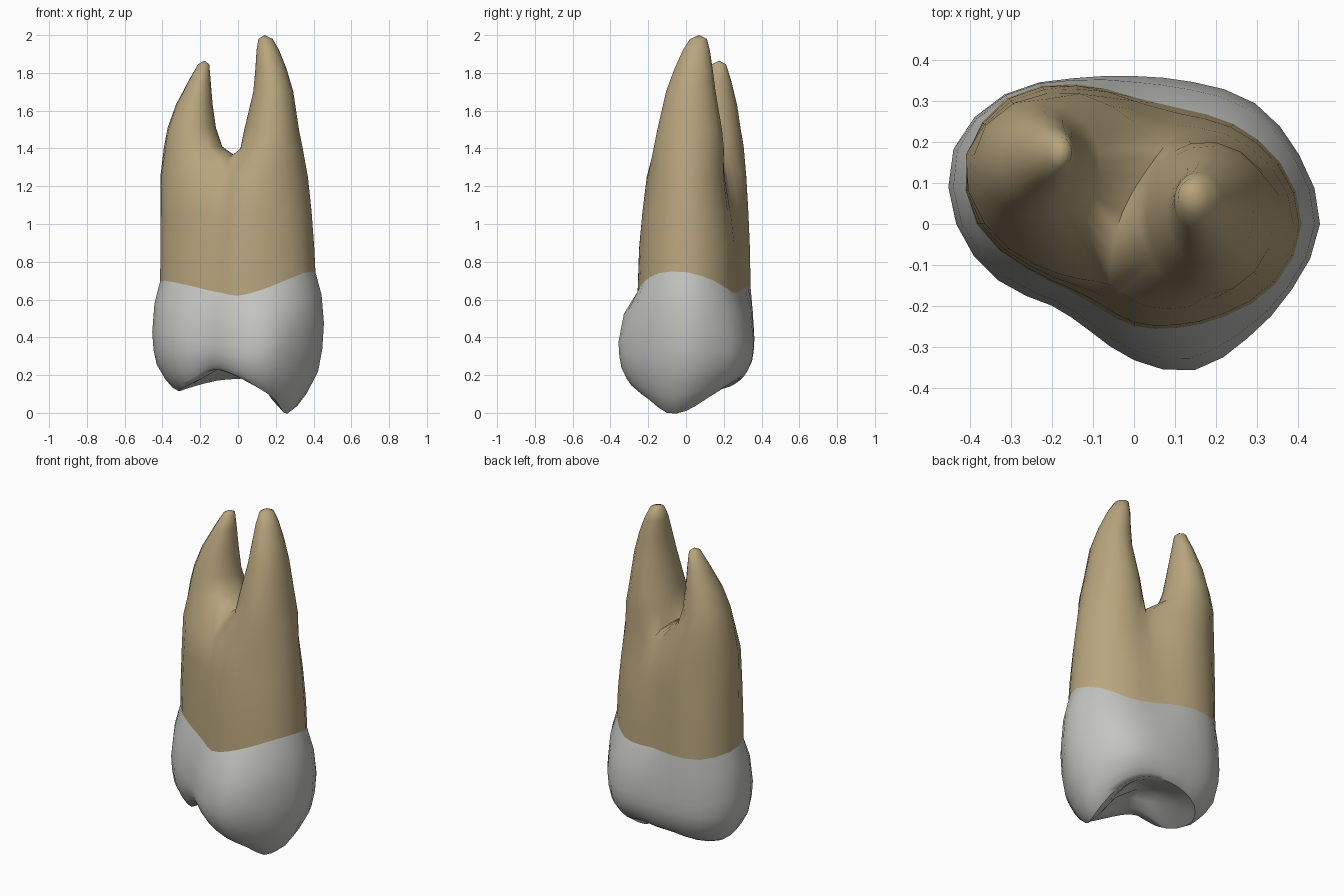
import bpy, bmesh, math
from mathutils import Vector

if "Cube" in bpy.data.objects:
    bpy.data.objects.remove(bpy.data.objects["Cube"])

N = 32  # points around the tooth

# Outlines seen from above: radius every 22.5 degrees, counter-clockwise from +x
CROWN = [.455, .438, .418, .376, .362, .386, .448, .478, .435, .36, .283, .283, .333, .387, .394, .418]
NECK = [.41, .388, .345, .305, .31, .37, .437, .442, .385, .285, .228, .222, .25, .275, .318, .377]
TRUNK = [.37, .34, .28, .22, .25, .345, .415, .445, .365, .26, .19, .16, .19, .225, .265, .325]
# Height of the scalloped line where enamel meets root
NECK_Z = [.745, .70, .64, .64, .66, .667, .67, .69, .70, .675, .65, .635, .62, .645, .69, .74]
# Cusp rim: height, and distance from the axis as a share of the crown outline
RIM_Z = [.01, .075, .14, .18, .18, .17, .14, .115, .125, .16, .22, .225, .19, .13, .07, .0]
RIM_F = [.6, .65, .72, .78, .8, .78, .74, .7, .7, .72, .78, .82, .8, .75, .7, .63]


def sample(table):
    """Smooth closed interpolation of a 16-value table to N values."""
    out = []
    for i in range(N):
        u = i * 16 / N
        k, t = int(u), u - int(u)
        a, b, c, d = (table[(k + j) % 16] for j in (-1, 0, 1, 2))
        out.append(b + .5 * t * (c - a + t * (2*a - 5*b + 4*c - d + t * (3*(b - c) + d - a))))
    return out


ANG = [2 * math.pi * i / N for i in range(N)]
crown, neck, trunk, neck_z, rim_z, rim_f = map(sample, (CROWN, NECK, TRUNK, NECK_Z, RIM_Z, RIM_F))


def mix(a, b, t):
    return [p + (q - p) * t for p, q in zip(a, b)]


def ring(bm, radii, heights):
    return [bm.verts.new((r * math.cos(a), r * math.sin(a), z)) for r, a, z in zip(radii, ANG, heights)]


def bridge(bm, lo, hi):
    n = len(lo)
    for i in range(n):
        j = (i + 1) % n
        bm.faces.new((lo[i], lo[j], hi[j], hi[i]))


def fan(bm, loop, co):
    tip = bm.verts.new(co)
    for i in range(len(loop)):
        bm.faces.new((loop[i], loop[(i + 1) % len(loop)], tip))


def finish(bm, name, colour, angle):
    bmesh.ops.recalc_face_normals(bm, faces=bm.faces)
    mesh = bpy.data.meshes.new(name)
    bm.to_mesh(mesh)
    bm.free()
    ob = bpy.data.objects.new(name, mesh)
    bpy.context.collection.objects.link(ob)
    mat = bpy.data.materials.new(name + "_colour")
    mat.diffuse_color = (*colour, 1)
    mat.use_nodes = True
    mat.node_tree.nodes["Principled BSDF"].inputs["Base Color"].default_value = mat.diffuse_color
    mesh.materials.append(mat)
    bpy.ops.object.select_all(action='DESELECT')
    ob.select_set(True)
    bpy.context.view_layer.objects.active = ob
    bpy.ops.object.shade_smooth_by_angle(angle=math.radians(angle))


# Crown: neck line, bulge, cusp rim, then the chewing surface sinking to the middle
bm = bmesh.new()
belly_z = [z - .27 for z in neck_z]
rings = [ring(bm, neck, neck_z),
         ring(bm, mix(neck, crown, .72), [z - .12 for z in neck_z]),
         ring(bm, crown, belly_z)]
for drop, inset in ((.3, .05), (.55, .17), (.8, .5), (.94, .77), (1, 1)):
    radii = [c * (1 - (1 - f) * inset) for c, f in zip(crown, rim_f)]
    rings.append(ring(bm, radii, mix(belly_z, rim_z, drop)))
rim = [c * f for c, f in zip(crown, rim_f)]
for share, sink in ((.75, .25), (.4, .7)):
    rings.append(ring(bm, [r * share for r in rim], mix(rim_z, [.27] * N, sink)))
for lo, hi in zip(rings, rings[1:]):
    bridge(bm, lo, hi)
fan(bm, rings[-1], (-.04, 0, .28))
finish(bm, "crown", (.55, .55, .53), 50)

# Root trunk: from the neck line up to where the roots part
bm = bmesh.new()
rings = [ring(bm, neck, neck_z)]
for t, z in ((.15, .87), (.5, 1.06), (1, 1.25)):
    rings.append(ring(bm, mix(neck, trunk, t), [z] * N))
for lo, hi in zip(rings, rings[1:]):
    bridge(bm, lo, hi)
top = rings[-1]

# Saddle between the two roots, arching from the back groove to the front groove
A, B = 6, 22
saddle = []
for i in range(1, 8):
    t = i / 8
    s = math.sin(math.pi * t)
    co = top[A].co.lerp(top[B].co, t) + Vector((-.04 * s, 0, .11 * s ** .7))
    saddle.append(bm.verts.new(co))


def root(loop, sections, tip):
    """Taper an open loop through ellipses (x, y, rx, ry, z) to a tip."""
    x0, y0 = sections[0][:2]
    angles = [math.atan2(v.co.y - y0, v.co.x - x0) for v in loop]
    for x, y, rx, ry, z in sections:
        new = []
        for a in angles:
            k = 1 / math.hypot(math.cos(a) / rx, math.sin(a) / ry)
            new.append(bm.verts.new((x + k * math.cos(a), y + k * math.sin(a), z)))
        bridge(bm, loop, new)
        loop = new
    fan(bm, loop, tip)


# Longer right root
root([top[i % N] for i in range(B, A + N + 1)] + saddle,
     [(.178, .015, .165, .187, 1.4), (.178, .02, .145, .172, 1.5), (.187, .026, .106, .132, 1.7),
      (.175, .04, .083, .102, 1.82), (.158, .055, .06, .072, 1.92), (.146, .066, .038, .045, 1.98)],
     (.14, .07, 2.0))
# Shorter left root
root([top[i] for i in range(A, B + 1)] + saddle[::-1],
     [(-.238, .147, .155, .16, 1.41), (-.245, .152, .128, .138, 1.51), (-.232, .16, .098, .112, 1.63),
      (-.203, .17, .058, .07, 1.76), (-.182, .175, .03, .038, 1.845)], (-.177, .175, 1.865))
finish(bm, "roots", (.48, .376, .205), 60)
